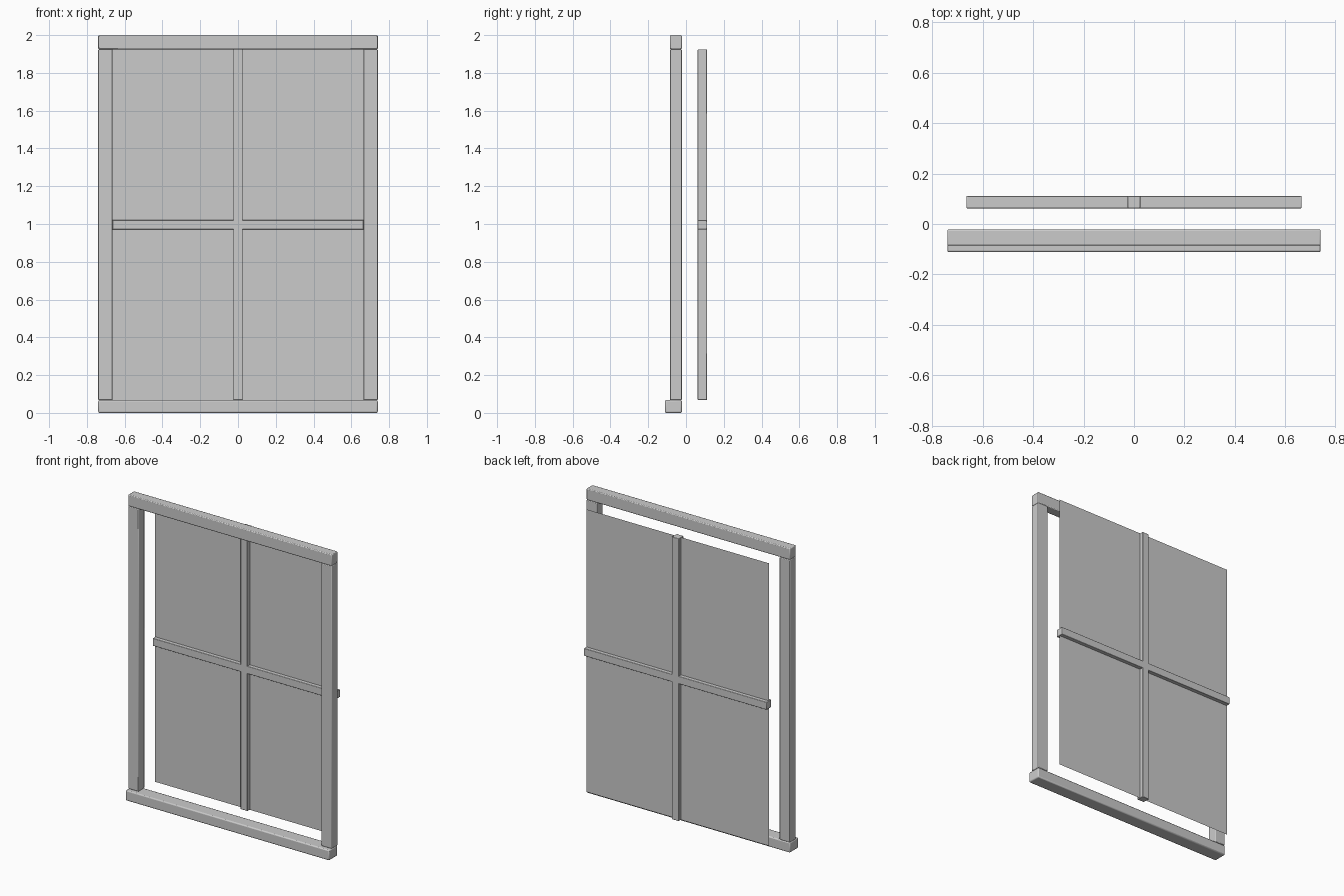
import bpy

if "Cube" in bpy.data.objects:
    bpy.data.objects.remove(bpy.data.objects["Cube"])


def box(name, x, y, z, bevel):
    """Bevelled box given as (min, max) ranges on each axis."""
    ranges = (x, y, z)
    bpy.ops.mesh.primitive_cube_add(size=1, location=[(a + b) / 2 for a, b in ranges])
    ob = bpy.context.object
    ob.name = name
    ob.scale = [b - a for a, b in ranges]
    bpy.ops.object.transform_apply(location=False, rotation=False, scale=True)
    mod = ob.modifiers.new("edge_bevel", "BEVEL")
    mod.width = bevel
    mod.segments = 2
    bpy.ops.object.shade_smooth_by_angle()
    return ob


W, INNER = 0.74, 0.664          # outer and inner half widths
Z0, Z1 = 0.068, 1.925           # opening bottom and top
BACK, FRONT = -0.022, -0.085    # frame depth
BAR_Y = (0.062, 0.1115)         # glazing bar depth
BAR = 0.025                     # glazing bar half width

# Outer frame: head rail, deeper sill, two side posts
box("head_rail", (-W, W), (FRONT, BACK), (Z1, 2.0), 0.005)
box("sill", (-W, W), (-0.1115, BACK), (0.0, Z0), 0.007)
for side, x in (("left", (-W, -INNER)), ("right", (INNER, W))):
    box(side + "_post", x, (FRONT, BACK), (Z0, Z1), 0.004)

# Crossed glazing bars, set behind the frame
box("vertical_glazing_bar", (-BAR, BAR), BAR_Y, (Z0, Z1), 0.003)
box("horizontal_glazing_bar", (-INNER, INNER), BAR_Y, (0.996 - BAR, 0.996 + BAR), 0.003)

# Glass sheet in the middle of the bars
y = sum(BAR_Y) / 2
mesh = bpy.data.meshes.new("glass")
mesh.from_pydata([(-INNER, y, Z0), (INNER, y, Z0), (INNER, y, Z1), (-INNER, y, Z1)],
                 [], [(0, 1, 2, 3)])
bpy.context.collection.objects.link(bpy.data.objects.new("glass", mesh))
